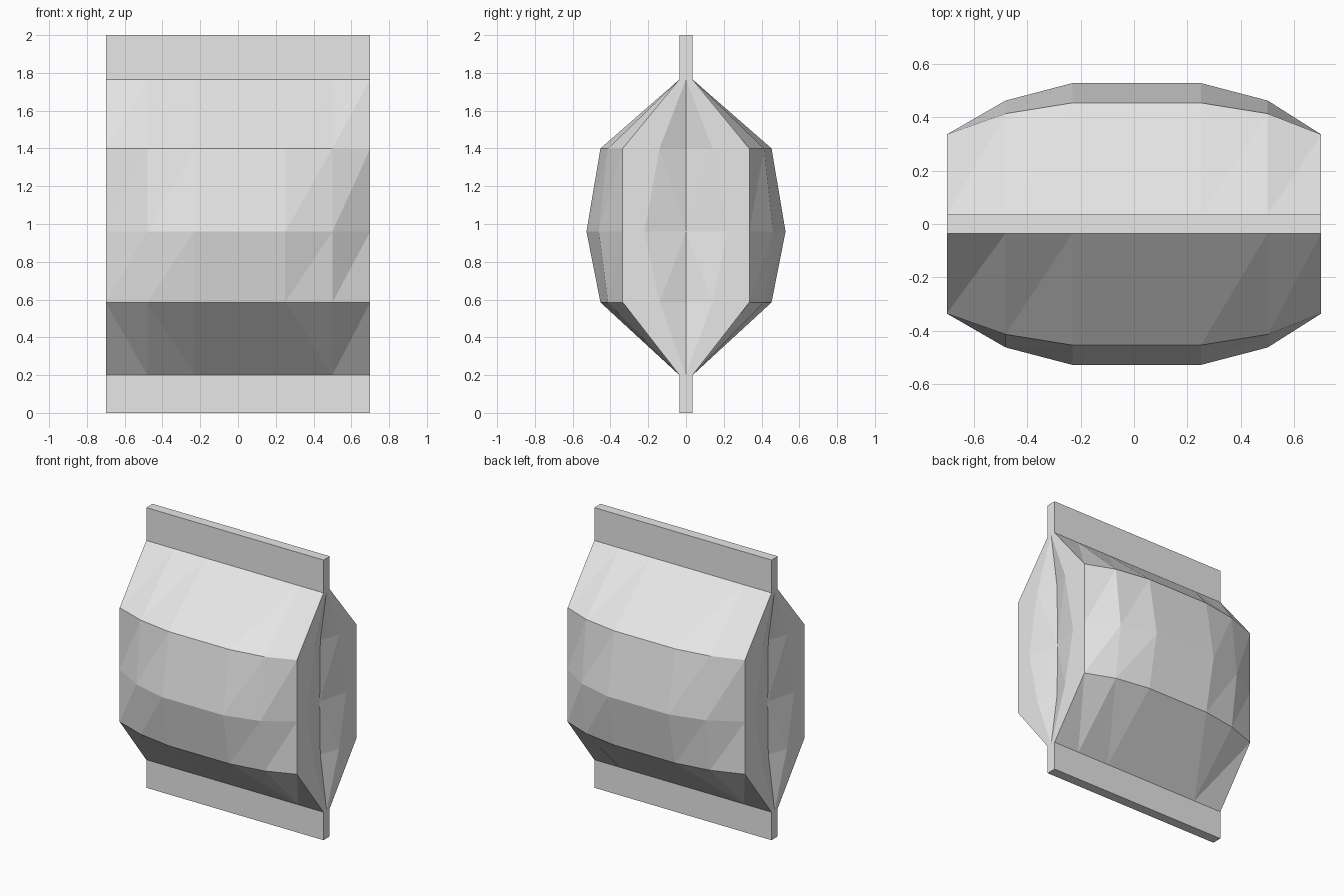
import bpy
import bmesh

if "Cube" in bpy.data.objects:
    bpy.data.objects.remove(bpy.data.objects["Cube"], do_unlink=True)

foil = bpy.data.materials.new("light_grey_foil")
foil.use_nodes = True
GREY = (0.8, 0.8, 0.8, 1)
foil.diffuse_color = GREY
foil.node_tree.nodes["Principled BSDF"].inputs["Base Color"].default_value = GREY

HALF_W = 0.7
SEAL = 0.035
COLUMNS = [-HALF_W, -0.48, -0.23, 0.25, 0.5, HALF_W]
BULGE = [0, 0.66, 1, 1, 0.66, 0]
# height, depth at side edge, depth at middle, gusset fold half width, fold recess
ROWS = [(0.2, SEAL, SEAL, 0, 0),
        (0.585, 0.335, 0.453, 0.14, 0.05),
        (0.96, 0.335, 0.527, 0.22, 0.055),
        (1.4, 0.335, 0.453, 0.14, 0.05),
        (1.765, SEAL, SEAL, 0, 0)]


def make_object(name, bm):
    bmesh.ops.recalc_face_normals(bm, faces=bm.faces)
    mesh = bpy.data.meshes.new(name)
    bm.to_mesh(mesh)
    bm.free()
    mesh.materials.append(foil)
    obj = bpy.data.objects.new(name, mesh)
    bpy.context.collection.objects.link(obj)
    return obj


def add_patch(bm, grid, rising):
    """Triangulated grid of points; rising(row, column) picks the diagonal."""
    pts = [[bm.verts.new(p) for p in row] for row in grid]
    for r in range(len(pts) - 1):
        for c in range(len(pts[0]) - 1):
            a, b = pts[r][c], pts[r][c + 1]
            d, e = pts[r + 1][c], pts[r + 1][c + 1]
            tris = [(a, b, e), (a, e, d)] if rising(r, c) else [(a, b, d), (b, e, d)]
            for tri in tris:
                if len({tuple(v.co) for v in tri}) == 3:
                    bm.faces.new(tri)


# puffed bag body: front and back panels plus the folded side gussets
bm = bmesh.new()
last = len(COLUMNS) - 2
for side in (-1, 1):
    columns = list(zip(COLUMNS, BULGE))[::-side]
    panel = [[(x, side * (edge + (mid - edge) * w), z) for x, w in columns]
             for z, edge, mid, fold, recess in ROWS]
    add_patch(bm, panel, lambda r, c: r > 0 or c == last)
    gusset = [[(side * HALF_W, -edge, z), (side * HALF_W, -fold, z),
               (side * (HALF_W - recess), 0, z),
               (side * HALF_W, fold, z), (side * HALF_W, edge, z)]
              for z, edge, mid, fold, recess in ROWS]
    add_patch(bm, gusset, lambda r, c: (r + c) % 2 == 0)

bmesh.ops.remove_doubles(bm, verts=bm.verts, dist=0.0001)
bmesh.ops.holes_fill(bm, edges=[e for e in bm.edges if e.is_boundary], sides=0)
make_object("bag_body", bm)


# flat crimped strips closing both ends
def seal_strip(name, low, high):
    bm = bmesh.new()
    bmesh.ops.create_cube(bm, size=1)
    bmesh.ops.scale(bm, vec=(2 * HALF_W, 2 * SEAL, high - low), verts=bm.verts)
    bmesh.ops.translate(bm, vec=(0, 0, (low + high) / 2), verts=bm.verts)
    make_object(name, bm)


seal_strip("bottom_seal", 0, ROWS[0][0])
seal_strip("top_seal", ROWS[-1][0], 2)
